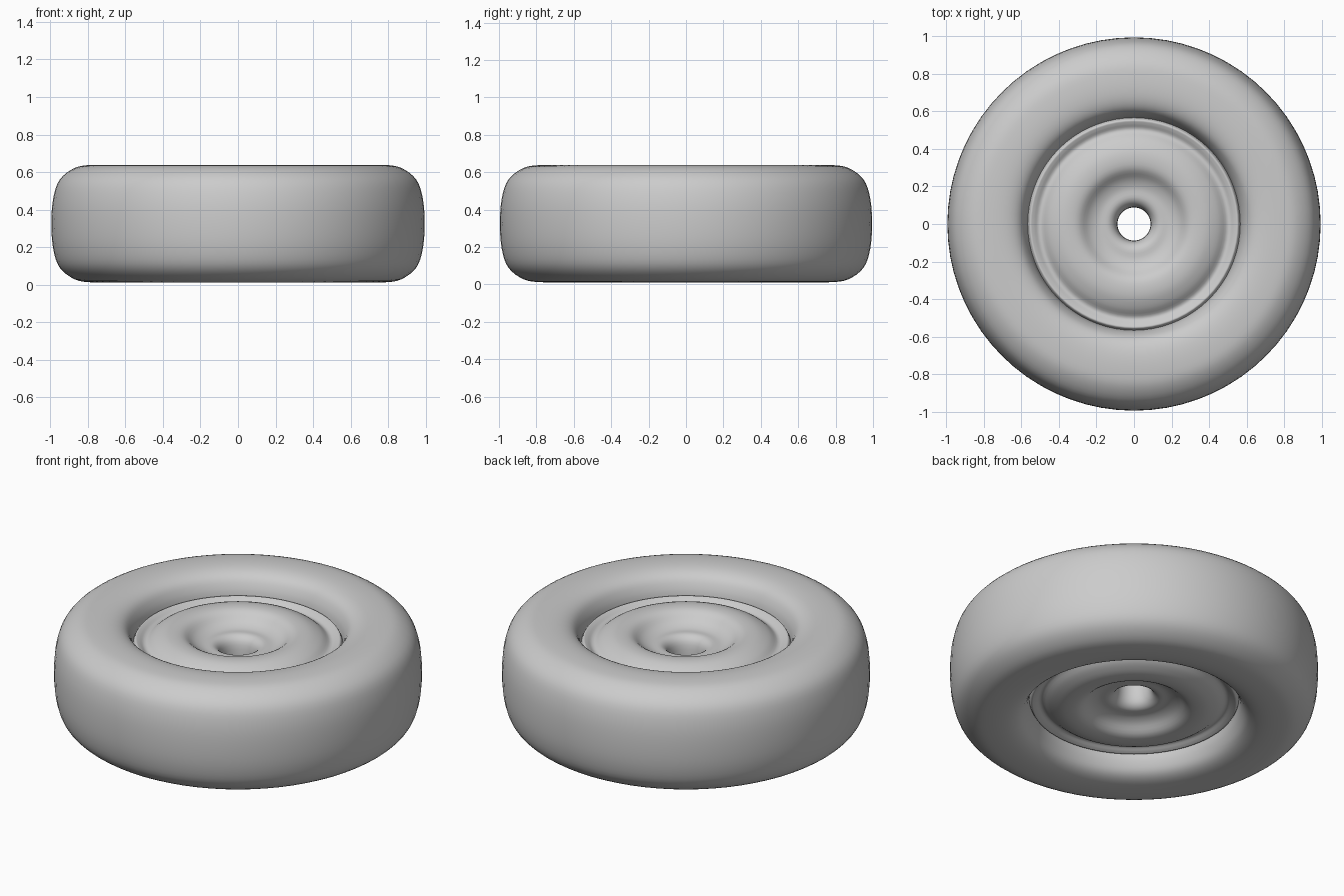
import bpy, bmesh, math
from mathutils import Vector

if "Cube" in bpy.data.objects:
    bpy.data.objects.remove(bpy.data.objects["Cube"])

SEGMENTS = 72
MID_Z = 0.325


def smooth_path(points, steps=4):
    """Catmull-Rom curve through (radius, z) points."""
    p = [Vector(q) for q in points]
    p = [2 * p[0] - p[1]] + p + [2 * p[-1] - p[-2]]
    out = []
    for i in range(1, len(p) - 2):
        a, b, c, d = p[i - 1:i + 3]
        for k in range(steps):
            t = k / steps
            out.append(0.5 * (2 * b + (c - a) * t + (2 * a - 5 * b + 4 * c - d) * t * t
                              + (3 * b - a - 3 * c + d) * t ** 3))
    return out + [p[-2]]


def revolve(name, path):
    """Spin an open profile round the z axis into a smooth shell."""
    bm = bmesh.new()
    rings = []
    for r, z in path:
        rings.append([bm.verts.new((r * math.cos(2 * math.pi * i / SEGMENTS),
                                    r * math.sin(2 * math.pi * i / SEGMENTS), z))
                      for i in range(SEGMENTS)])
    for lo, hi in zip(rings, rings[1:]):
        for i in range(SEGMENTS):
            j = (i + 1) % SEGMENTS
            bm.faces.new((lo[i], hi[i], hi[j], lo[j]))
    mesh = bpy.data.meshes.new(name)
    bm.to_mesh(mesh)
    bm.free()
    obj = bpy.data.objects.new(name, mesh)
    bpy.context.collection.objects.link(obj)
    bpy.ops.object.select_all(action='DESELECT')
    obj.select_set(True)
    bpy.context.view_layer.objects.active = obj
    bpy.ops.object.shade_smooth_by_angle(angle=math.radians(45))
    return obj


def mirrored(half):
    """Append the lower half of a profile, reflected about the mid plane."""
    lower = [(r, 2 * MID_Z - z) for r, z in reversed(half)]
    if abs(half[-1][1] - MID_Z) < 1e-6:
        lower = lower[1:]
    return half + lower


# Tyre: bead, rounded lip, flat sidewall, shoulder, tread
tyre_half = [(0.565, 0.49), (0.58, 0.55), (0.615, 0.605), (0.68, 0.633), (0.78, 0.638),
             (0.87, 0.622), (0.95, 0.56), (0.985, 0.46), (0.995, MID_Z)]
# clockwise order so the faces point outward
revolve("tyre", smooth_path(mirrored(tyre_half)[::-1])[::-1])

# Wheel disc: rim ridge, groove, raised ring, hub dish, through bore
disc_half = [(0.57, 0.49), (0.555, 0.52), (0.535, 0.515), (0.50, 0.50), (0.45, 0.535),
             (0.38, 0.56), (0.30, 0.555), (0.24, 0.51), (0.19, 0.49), (0.13, 0.485),
             (0.095, 0.44), (0.088, MID_Z)]
disc = revolve("wheel_disc", smooth_path(mirrored(disc_half)))

# Consistent facing: the disc profile runs inward, so flip it
disc.data.flip_normals()
